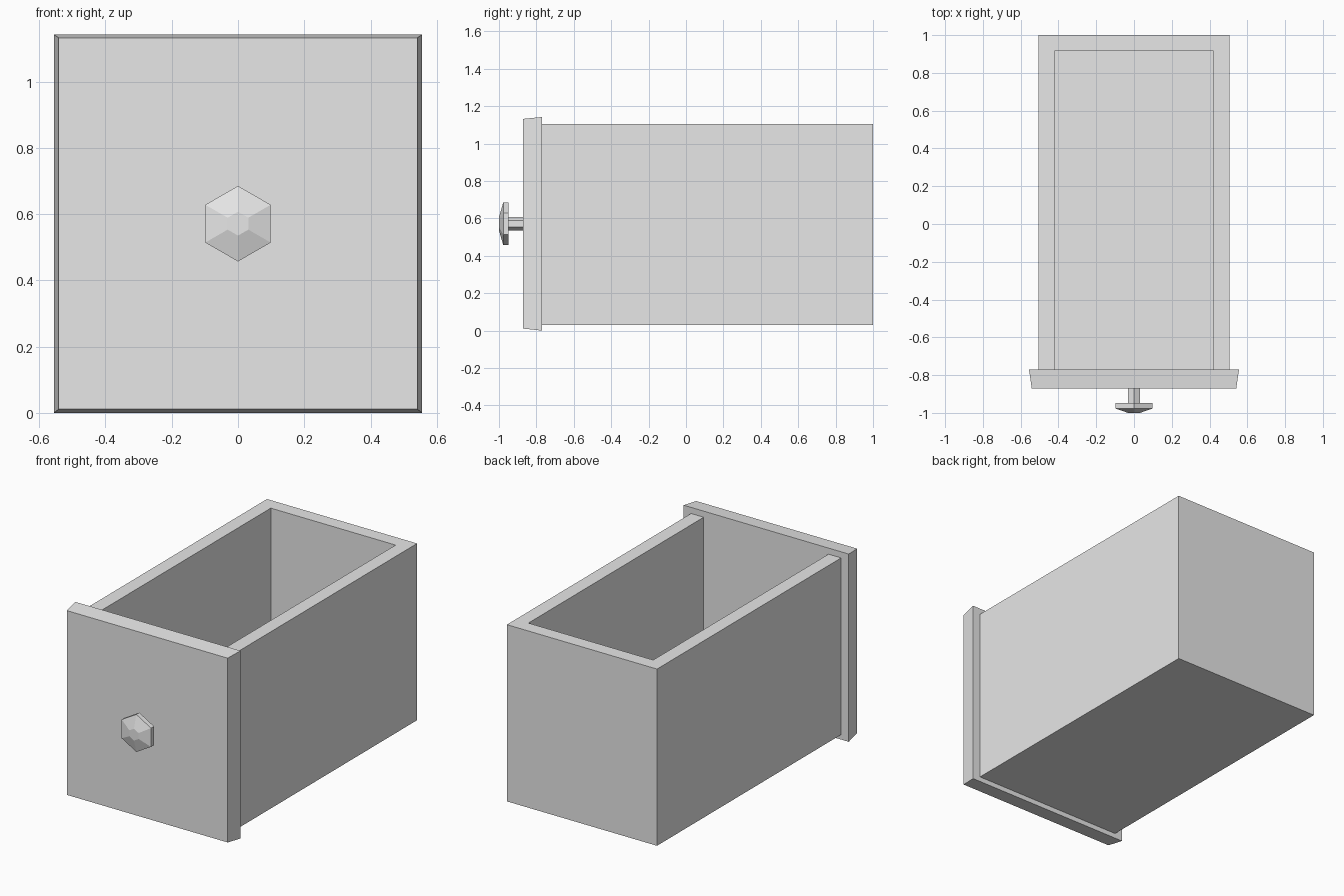
import bpy, bmesh, math
from mathutils import Vector

cube = bpy.data.objects.get("Cube")
if cube:
    bpy.data.objects.remove(cube, do_unlink=True)

grey = bpy.data.materials.new("light grey")
grey.use_nodes = True
grey.diffuse_color = (0.8, 0.8, 0.8, 1)
grey.node_tree.nodes["Principled BSDF"].inputs["Base Color"].default_value = (0.8, 0.8, 0.8, 1)


def loft(name, rings):
    """Join matching rings of points into one closed, flat-shaded solid."""
    bm = bmesh.new()
    loops = [[bm.verts.new(p) for p in ring] for ring in rings]
    for a, b in zip(loops, loops[1:]):
        for i in range(len(a)):
            j = (i + 1) % len(a)
            bm.faces.new((a[i], a[j], b[j], b[i]))
    bm.faces.new(loops[0])
    bm.faces.new(loops[-1])
    bmesh.ops.recalc_face_normals(bm, faces=bm.faces)
    mesh = bpy.data.meshes.new(name)
    bm.to_mesh(mesh)
    bm.free()
    mesh.materials.append(grey)
    obj = bpy.data.objects.new(name, mesh)
    bpy.context.collection.objects.link(obj)
    return obj


def upright_rect(half_x, y, z0, z1):
    return [(-half_x, y, z0), (half_x, y, z0), (half_x, y, z1), (-half_x, y, z1)]


def hexagon(radius, y, z=0.571):
    angles = [math.pi / 2 + i * math.pi / 3 for i in range(6)]
    return [Vector((radius * math.cos(a), y, z + radius * math.sin(a))) for a in angles]


front, back = -0.77, 1.0
outer, inner, wall = 0.505, 0.42, 0.085
low, high = 0.03, 1.105

# Side and back walls: one U-shaped plan raised to full height
plan = [(-outer, front), (-inner, front), (-inner, back - wall), (inner, back - wall),
        (inner, front), (outer, front), (outer, back), (-outer, back)]
loft("drawer_walls", [[(x, y, z) for x, y in plan] for z in (low, high)])

# Floor fitted between the walls
loft("drawer_floor", [upright_rect(inner, y, low, low + wall) for y in (front, back - wall)])

# Front panel, slightly narrower at its face
loft("front_panel", [upright_rect(0.556, front, 0.0, 1.142),
                     upright_rect(0.541, -0.872, 0.011, 1.132)])

# Six-sided knob: stem and bevelled head
loft("knob_stem", [hexagon(0.036, -0.872), hexagon(0.036, -0.948)])
loft("knob_head", [hexagon(0.114, -0.948), hexagon(0.114, -0.977), hexagon(0.036, -1.0)])
